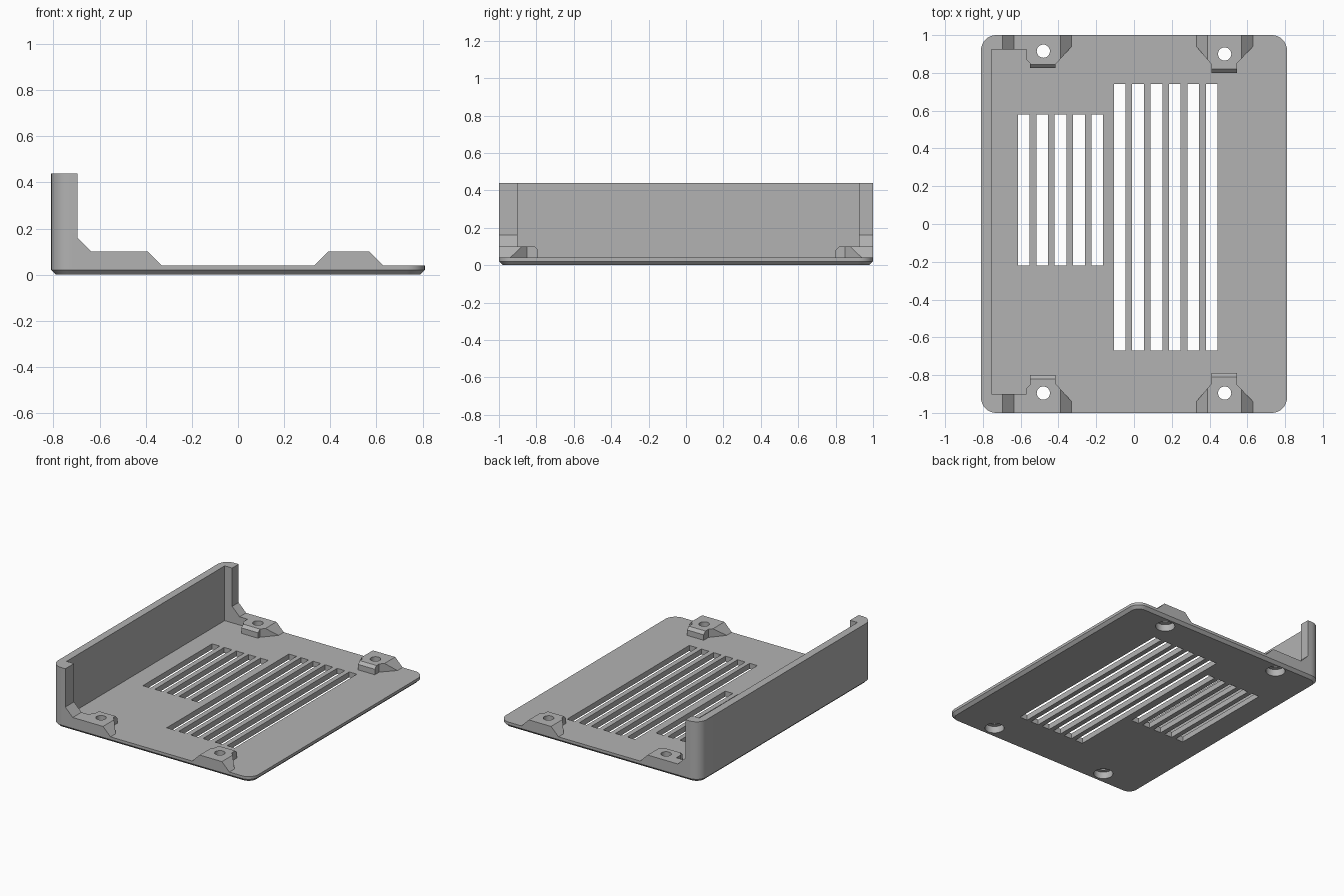
import bpy, bmesh
from math import sin, cos, pi, radians

if "Cube" in bpy.data.objects:
    bpy.data.objects.remove(bpy.data.objects["Cube"])

HALF_X, HALF_Y, RADIUS = 0.81, 1.0, 0.08
FLOOR, TOP, MOUNT_TOP = 0.04, 0.44, 0.1

grey = bpy.data.materials.new("light_grey")
grey.use_nodes = True
grey.diffuse_color = (0.45, 0.45, 0.45, 1)
grey.node_tree.nodes["Principled BSDF"].inputs["Base Color"].default_value = (0.45, 0.45, 0.45, 1)


def loft(name, rings):
    """Closed solid through equal-length rings of 3D points."""
    bm = bmesh.new()
    loops = [[bm.verts.new(p) for p in ring] for ring in rings]
    for low, high in zip(loops, loops[1:]):
        for i in range(len(low)):
            bm.faces.new((low[i - 1], low[i], high[i], high[i - 1]))
    bm.faces.new(loops[0])
    bm.faces.new(loops[-1])
    bmesh.ops.recalc_face_normals(bm, faces=bm.faces)
    mesh = bpy.data.meshes.new(name)
    bm.to_mesh(mesh)
    bm.free()
    obj = bpy.data.objects.new(name, mesh)
    bpy.context.collection.objects.link(obj)
    mesh.materials.append(grey)
    return obj


def prism(name, points, axis, start, end):
    """Extrude a 2D outline along the named axis."""
    place = {"x": lambda a, b, d: (d, a, b),
             "y": lambda a, b, d: (a, d, b),
             "z": lambda a, b, d: (a, b, d)}[axis]
    return loft(name, [[place(a, b, d) for a, b in points] for d in (start, end)])


def box(name, x0, x1, y0, y1, z0, z1):
    return prism(name, [(x0, y0), (x1, y0), (x1, y1), (x0, y1)], "z", z0, z1)


def arc(cx, cy, r, start, end, steps):
    angles = [radians(start + (end - start) * i / steps) for i in range(steps + 1)]
    return [(cx + r * cos(a), cy + r * sin(a)) for a in angles]


def cylinder(name, x, y, r, z0, z1):
    return prism(name, arc(x, y, r, 0, 360, 32)[:-1], "z", z0, z1)


def combine(target, other, operation):
    """Apply a boolean and discard the helper."""
    mod = target.modifiers.new("join", "BOOLEAN")
    mod.operation, mod.object, mod.solver = operation, other, "EXACT"
    graph = bpy.context.evaluated_depsgraph_get()
    mesh = bpy.data.meshes.new_from_object(target.evaluated_get(graph))
    target.modifiers.clear()
    target.data = mesh
    bpy.data.objects.remove(other)


# Base plate with rounded corners and a chamfered underside
def outline(inset):
    x, y, r = HALF_X - RADIUS, HALF_Y - RADIUS, RADIUS - inset
    points = []
    for sx, sy, start in ((1, 1, 0), (-1, 1, 90), (-1, -1, 180), (1, -1, 270)):
        points += arc(sx * x, sy * y, r, start, start + 90, 8)
    return points


panel = loft("vented_panel", [[(x, y, z) for x, y in outline(inset)]
                              for inset, z in ((0.02, 0), (0, 0.02), (0, FLOOR))])

# Ventilation slots
for first, count, y0, y1 in ((-0.615, 5, -0.22, 0.58), (-0.107, 6, -0.67, 0.74)):
    for i in range(count):
        x = first + i * 0.0975
        combine(panel, box("slot_cutter", x, x + 0.062, y0, y1, -0.1, 0.2), "DIFFERENCE")

# Side wall with a short return at each end
cx, cy, lip = -HALF_X + RADIUS, HALF_Y - RADIUS, -0.695
wall_plan = (arc(cx, cy, RADIUS, 90, 180, 8) + arc(cx, -cy, RADIUS, 180, 270, 8)
             + [(lip, -1), (lip, -0.9), (-0.755, -0.9), (-0.755, 0.925), (lip, 0.925), (lip, 1)])
combine(panel, prism("side_wall", wall_plan, "z", 0.02, TOP), "UNION")

# Sloped ledges between the wall returns and the mounts
ledge = [(-0.72, 0.03), (-0.72, 0.16), (lip, 0.16), (-0.635, MOUNT_TOP),
         (-0.57, MOUNT_TOP), (-0.57, 0.03)]
for y0, y1 in ((-1, -0.9), (0.925, 1)):
    combine(panel, prism("ledge", ledge, "y", y0, y1), "UNION")


# Screw mounts: plan outline trimmed by a ramped profile and a chamfered tip
def add_mount(plan, profile, side, tip):
    points = [(x, side * (1 - d)) for x, d in plan]
    mount = prism("screw_mount", points, "z", 0.03, MOUNT_TOP)
    combine(mount, prism("ramp_trim", profile, "y", -1.1, 1.1), "INTERSECT")
    edge = [(1.1, 0), (1.1, 0.2), (1.02 - tip, 0.2), (1.02 - tip, MOUNT_TOP),
            (1 - tip, 0.08), (1 - tip, 0)]
    edge = [(side * y, z) for y, z in edge]
    combine(mount, prism("tip_trim", edge, "x", -1, 1), "INTERSECT")
    combine(panel, mount, "UNION")


left_profile = [(-0.7, 0), (-0.7, 0.2), (-0.49, 0.2), (-0.33, FLOOR), (-0.29, 0)]
right_profile = [(0.29, 0), (0.33, FLOOR), (0.48, 0.19), (0.63, FLOOR), (0.67, 0)]
for side, left_tip, right_tip in ((-1, 0.2, 0.21), (1, 0.175, 0.2)):
    left_plan = [(-0.62, 0), (-0.62, 0.07), (-0.57, 0.07), (-0.57, 0.13), (-0.55, 0.15),
                 (-0.55, left_tip), (-0.415, left_tip), (-0.415, 0.155),
                 (-0.33, 0.06), (-0.33, 0)]
    right_plan = [(0.33, 0), (0.33, 0.06), (0.41, 0.155), (0.41, right_tip),
                  (0.545, right_tip), (0.545, 0.15), (0.63, 0.06), (0.63, 0)]
    add_mount(left_plan, left_profile, side, left_tip)
    add_mount(right_plan, right_profile, side, right_tip)

# Screw holes, counterbored from below
for x, y in ((-0.48, -0.895), (0.48, -0.895), (-0.48, 0.915), (0.48, 0.9)):
    combine(panel, cylinder("hole_cutter", x, y, 0.035, -0.1, 0.2), "DIFFERENCE")
    combine(panel, cylinder("bore_cutter", x, y, 0.065, -0.1, 0.05), "DIFFERENCE")

# Smooth the round corners and holes, keep other edges sharp
panel.data.shade_smooth()
panel.data.set_sharp_from_angle(angle=radians(25))
